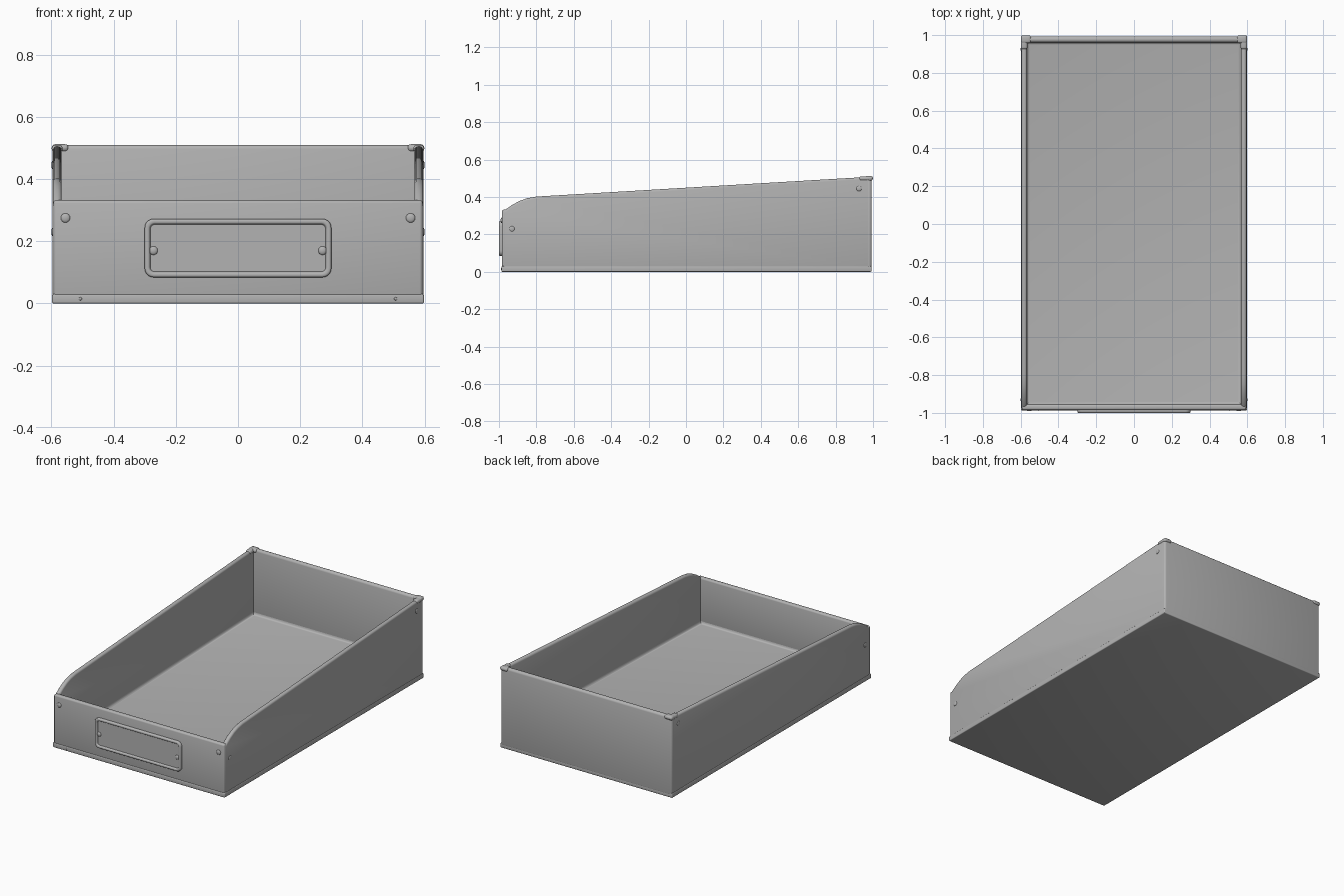
import bpy, bmesh, math
from mathutils import Matrix, Vector

cube = bpy.data.objects.get("Cube")
if cube:
    bpy.data.objects.remove(cube, do_unlink=True)

GREY = (0.45, 0.45, 0.45, 1)
metal = bpy.data.materials.new("grey_metal")
metal.use_nodes = True
metal.diffuse_color = GREY
for node in metal.node_tree.nodes:
    if node.type == 'BSDF_PRINCIPLED':
        node.inputs["Base Color"].default_value = GREY


def finish(name, bm, bevel=0):
    """Round the sharp edges and turn the mesh into a smooth shaded object."""
    bmesh.ops.recalc_face_normals(bm, faces=bm.faces)
    if bevel:
        edges = [e for e in bm.edges if e.calc_face_angle(0) > math.radians(35)]
        bmesh.ops.bevel(bm, geom=edges, offset=bevel, segments=3,
                        profile=0.5, affect='EDGES', clamp_overlap=True)
    mesh = bpy.data.meshes.new(name)
    bm.to_mesh(mesh)
    bm.free()
    mesh.materials.append(metal)
    obj = bpy.data.objects.new(name, mesh)
    bpy.context.collection.objects.link(obj)
    bpy.ops.object.select_all(action='DESELECT')
    obj.select_set(True)
    bpy.context.view_layer.objects.active = obj
    bpy.ops.object.shade_smooth_by_angle(angle=math.radians(40))
    return obj


def box(name, low, high, bevel):
    low, high = Vector(low), Vector(high)
    bm = bmesh.new()
    bmesh.ops.create_cube(bm, size=1)
    for v in bm.verts:
        v.co = (low + high) / 2 + v.co * (high - low)
    return finish(name, bm, bevel)


def loft(name, bm, loops):
    """Bridge matching loops and cap both ends."""
    for a, b in zip(loops, loops[1:]):
        for k in range(len(a)):
            n = (k + 1) % len(a)
            bm.faces.new((a[k], a[n], b[n], b[k]))
    bm.faces.new(loops[-1])
    bm.faces.new(loops[0])
    return finish(name, bm)


def side_wall(name, side):
    outline = [(-0.980, 0.012), (-0.980, 0.322), (-0.93, 0.357), (-0.89, 0.379),
               (-0.85, 0.393), (-0.80, 0.402), (0.985, 0.508), (0.985, 0.012)]
    bm = bmesh.new()
    face = bm.faces.new([bm.verts.new((side * 0.567, y, z)) for y, z in outline])
    moved = bmesh.ops.extrude_face_region(bm, geom=[face])["geom"]
    bmesh.ops.translate(bm, vec=(side * 0.029, 0, 0),
                        verts=[v for v in moved if isinstance(v, bmesh.types.BMVert)])
    return finish(name, bm, 0.012)


def sloped_floor():
    # floor rising to the back, with a hollow fillet where it meets the walls
    radius = 0.015
    steps = [(-0.005, -0.015), (-0.005, radius)]
    for k in range(5):
        a = math.radians(22.5 * k)
        steps.append((radius * (1 - math.cos(a)), radius * (1 - math.sin(a))))
    bm = bmesh.new()
    loops = []
    for inset, rise in steps:
        x, front, back = 0.567 - inset, -0.955 + inset, 0.962 - inset
        corners = [(-x, front), (x, front), (x, back), (-x, back)]
        loops.append([bm.verts.new((cx, cy, 0.072 + 0.028 * cy + rise)) for cx, cy in corners])
    return loft("sloped_floor", bm, loops)


def rivet(name, pos, axis, radius=0.015, height=0.006):
    bm = bmesh.new()
    bmesh.ops.create_uvsphere(bm, u_segments=16, v_segments=8, radius=1)
    scale = [radius] * 3
    scale[axis] = height
    bmesh.ops.transform(bm, matrix=Matrix.Translation(pos) @ Matrix.Diagonal((*scale, 1)),
                        verts=bm.verts)
    return finish(name, bm)


def rounded_loop(bm, half_w, half_h, radius, y, z_mid):
    verts = []
    for quarter, (sx, sz) in enumerate([(1, 1), (-1, 1), (-1, -1), (1, -1)]):
        for step in range(6):
            a = math.radians(90 * quarter + 18 * step)
            verts.append(bm.verts.new((sx * (half_w - radius) + radius * math.cos(a), y,
                                       z_mid + sz * (half_h - radius) + radius * math.sin(a))))
    return verts


def label_holder():
    # raised rounded frame stepping down to a recessed panel
    steps = [(0, -0.98), (0, -0.995), (0.003, -0.999), (0.006, -1.0),
             (0.012, -1.0), (0.015, -0.998), (0.018, -0.991)]
    bm = bmesh.new()
    loops = [rounded_loop(bm, 0.3 - i, 0.094 - i, 0.028 - i * 0.7, y, 0.178) for i, y in steps]
    return loft("label_holder", bm, loops)


# Base pan, floor and end walls
box("base_pan", (-0.598, -0.987, 0), (0.598, 0.992, 0.03), 0.005)
sloped_floor()
box("front_wall", (-0.594, -0.985, 0.012), (0.594, -0.955, 0.332), 0.01)
box("back_wall", (-0.596, 0.962, 0.012), (0.596, 0.993, 0.51), 0.013)

# Label holder on the front
label_holder()

# Mirrored parts
for side, label in ((1, "left"), (-1, "right")):
    side_wall(label + "_wall", side)
    rivet(label + "_front_rivet", (side * 0.555, -0.985, 0.275), 1)
    rivet(label + "_label_rivet", (side * 0.272, -0.991, 0.17), 1, 0.014, 0.007)
    rivet(label + "_base_pin", (side * 0.507, -0.987, 0.015), 1, 0.005, 0.002)
    rivet(label + "_side_front_rivet", (side * 0.596, -0.93, 0.23), 0, 0.014, 0.004)
    rivet(label + "_side_back_rivet", (side * 0.596, 0.925, 0.445), 0, 0.014, 0.004)
    # folded laps over the rear rim corner
    xs = sorted((side * 0.545, side * 0.599))
    box(label + "_back_lap", (xs[0], 0.957, 0.488), (xs[1], 0.999, 0.512), 0.011)
    xs = sorted((side * 0.564, side * 0.599))
    box(label + "_side_lap", (xs[0], 0.925, 0.486), (xs[1], 0.997, 0.51), 0.011)
